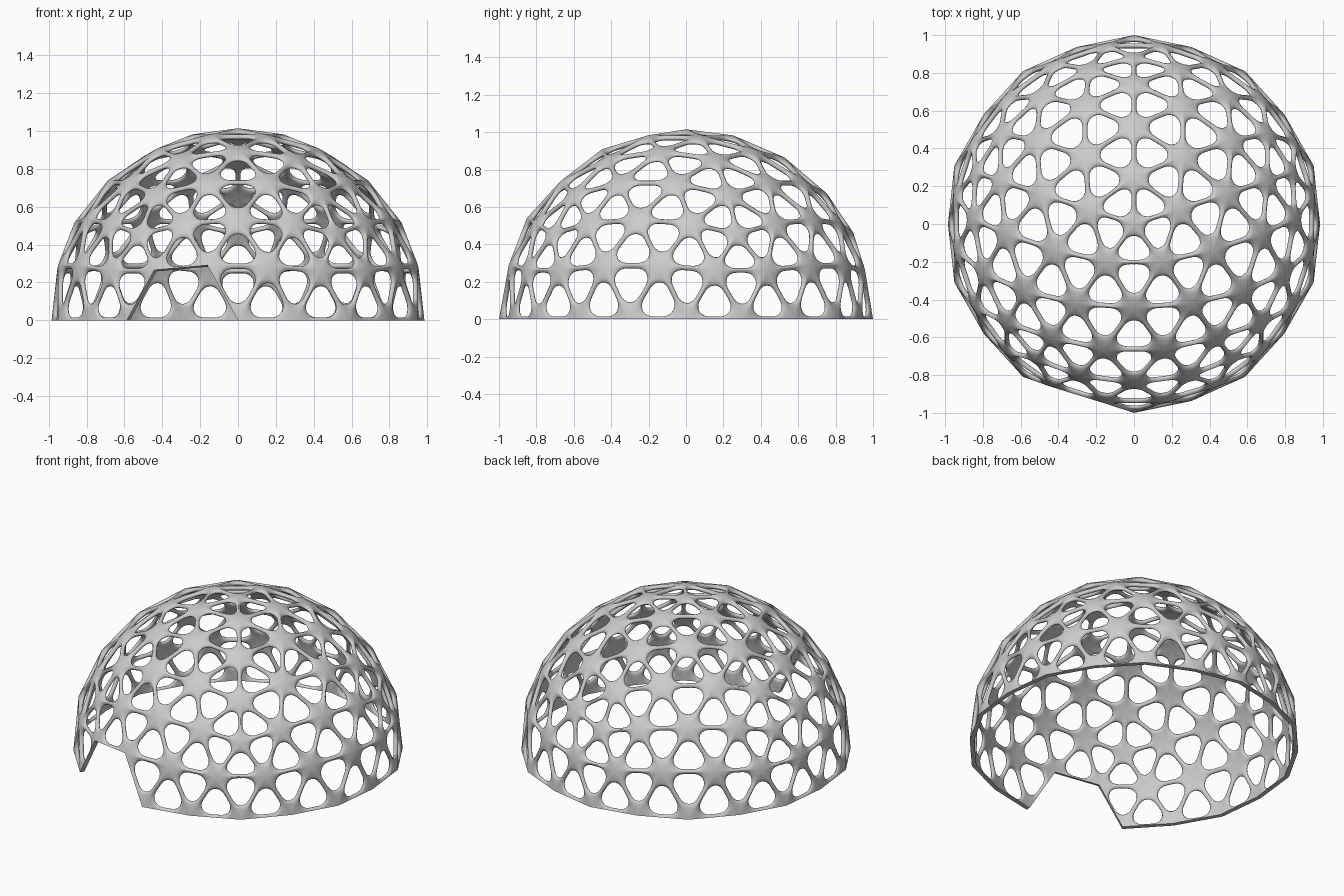
import bpy, bmesh, math
from mathutils import Vector

if "Cube" in bpy.data.objects:
    bpy.data.objects.remove(bpy.data.objects["Cube"])

N = 10          # samples along each triangle edge
T = 0.028       # shell thickness
LIFT = 0.015    # the sphere centre sits slightly above the ground

# Geodesic cage: icosphere turned so one five-way node faces +y
cage = bmesh.new()
bmesh.ops.create_icosphere(cage, subdivisions=3, radius=1.0)
node = next(v for v in cage.verts if len(v.link_edges) == 5 and 0.1 < v.co.z < 0.9)
turn = math.pi / 2 - math.atan2(node.co.y, node.co.x)
c, s = math.cos(turn), math.sin(turn)
for v in cage.verts:
    x, y, z = v.co
    v.co = Vector((c * x - s * y, s * x + c * y, z))

# Keep the upper half
low = [f for f in cage.faces if f.calc_center_median().z < 0.02]
bmesh.ops.delete(cage, geom=low, context='FACES')

# Level the base ring, lift everything else
for v in cage.verts:
    if v.co.z < 0.1:
        k = round(math.degrees(math.atan2(v.co.y, v.co.x)) / 18)
        r = 1.0 if k % 2 else 0.985
        a = math.radians(18 * k)
        v.co = Vector((r * math.cos(a), r * math.sin(a), 0))
    else:
        v.co.z += LIFT


# Doorway: three triangles left of centre at the front
def in_door(f):
    m = f.calc_center_median()
    return m.z < 0.24 and -122 < math.degrees(math.atan2(m.y, m.x)) < -94


bmesh.ops.delete(cage, geom=[f for f in cage.faces if in_door(f)], context='FACES')

# Rounded strut profile: (distance from hole rim, depth), None = strut ridge
half = [(None, 0.0), (0.02, 0.001), (0.01, 0.004), (0.003, 0.009)]
profile = half + [(0.0, T / 2)] + [(d, T - h) for d, h in reversed(half)]

bm = bmesh.new()


def place(edge_pt, hole_pt, d, depth):
    f = 1.0 if d is None else d / max((edge_pt - hole_pt).length, 0.025)
    return hole_pt.lerp(edge_pt, f) * (1 - depth)


# Each triangle becomes a panel with a rounded triangular hole
for face in cage.faces:
    centre = face.calc_center_median()
    pairs, open_at = [], []
    for loop in face.loops:
        a, b = loop.vert.co, loop.link_loop_next.vert.co
        for i in range(N):
            phi = math.radians(-60 + 120 * i / N)
            e = a.lerp(b, 0.5 + 0.5 * math.tan(phi) / math.sqrt(3))
            k = (0.475 - 0.055 * math.cos(3 * phi)) * 2 * math.cos(phi)
            pairs.append((e, centre + (e - centre) * k))
            open_at.append(loop.edge.is_boundary)
    rings = [[bm.verts.new(place(e, h, d, dep)) for e, h in pairs] for d, dep in profile]
    n = len(pairs)
    for r0, r1 in zip(rings, rings[1:]):
        for i in range(n):
            j = (i + 1) % n
            bm.faces.new((r0[i], r0[j], r1[j], r1[i]))
    # Flat rim along the base and the doorway
    for i in range(n):
        if open_at[i]:
            j = (i + 1) % n
            bm.faces.new((rings[0][j], rings[0][i], rings[-1][i], rings[-1][j]))

bmesh.ops.remove_doubles(bm, verts=bm.verts[:], dist=0.0002)
bmesh.ops.recalc_face_normals(bm, faces=bm.faces[:])

mesh = bpy.data.meshes.new("lattice_dome")
bm.to_mesh(mesh)
bm.free()
cage.free()
dome = bpy.data.objects.new("lattice_dome", mesh)
bpy.context.collection.objects.link(dome)
bpy.context.view_layer.objects.active = dome
dome.select_set(True)
bpy.ops.object.shade_smooth_by_angle(angle=math.radians(75))
